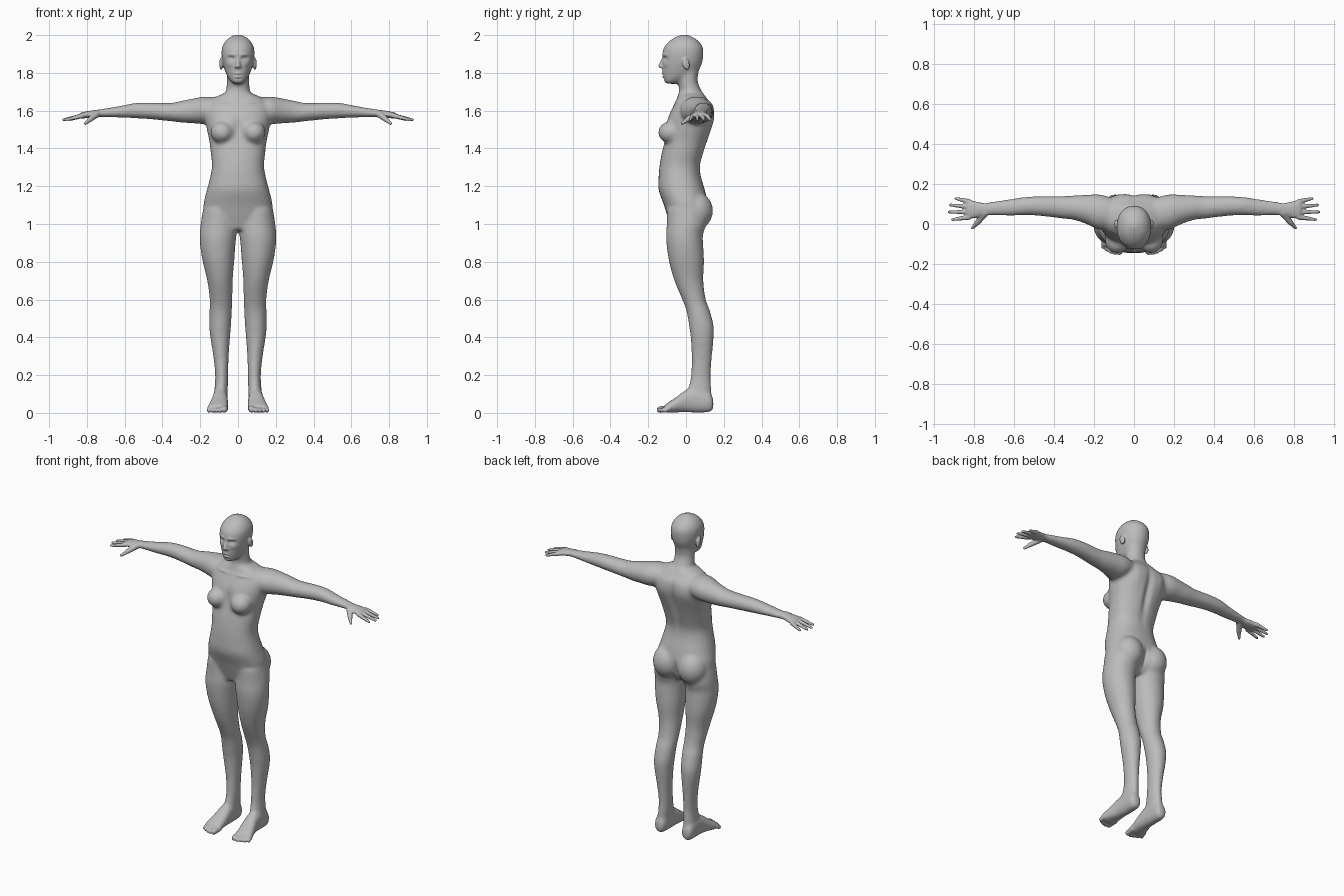
import bpy, bmesh, math
from mathutils import Vector, Matrix

SEG, SUB = 28, 4
skin = bpy.data.materials.new("grey clay")
skin.diffuse_color = (0.5, 0.5, 0.5, 1)


def spline(a, b, c, d, t):
    return 0.5 * (2*b + (c-a)*t + (2*a-5*b+4*c-d)*t*t + (3*b-a-3*c+d)*t**3)


def loft(bm, axis, rows, mirror=True, power=1.0):
    """Skin oval sections (t, a0, a1, b0, b1) along an axis."""
    fine = []
    for i in range(len(rows) - 1):
        q = [rows[max(0, min(len(rows)-1, i+k))] for k in (-1, 0, 1, 2)]
        fine += [[spline(*v, s/SUB) for v in zip(*q)] for s in range(SUB)]
    fine.append(rows[-1])
    for side in ((1, -1) if mirror else (1,)):
        rings = []
        for t, a0, a1, b0, b1 in fine:
            ring = []
            for k in range(SEG):
                c, s = math.cos(math.tau*k/SEG), math.sin(math.tau*k/SEG)
                c, s = (math.copysign(abs(v)**power, v) for v in (c, s))
                a, b = (a0+a1)/2 + (a1-a0)/2*c, (b0+b1)/2 + (b1-b0)/2*s
                p = {'x': (t, a, b), 'y': (a, t, b), 'z': (a, b, t)}[axis]
                ring.append(bm.verts.new((p[0]*side, p[1], p[2])))
            rings.append(ring)
        faces = [bm.faces.new((r[k], r[(k+1) % SEG], u[(k+1) % SEG], u[k]))
                 for r, u in zip(rings, rings[1:]) for k in range(SEG)]
        faces += [bm.faces.new(rings[0]), bm.faces.new(rings[-1])]
        bmesh.ops.recalc_face_normals(bm, faces=faces)


def blob(bm, centre, size, tilt=0.0):
    """Mirrored pair of ellipsoids, tilted about x."""
    for side in (1, -1):
        m = (Matrix.Translation((centre[0]*side, centre[1], centre[2]))
             @ Matrix.Rotation(tilt, 4, 'X') @ Matrix.Diagonal((*size, 1)))
        bmesh.ops.create_uvsphere(bm, u_segments=24, v_segments=16, radius=1, matrix=m)


def capsule(bm, p, q, r1, r2):
    """Mirrored pair of round-ended tapered rods."""
    for side in (1, -1):
        a, b = (Vector((v[0]*side, v[1], v[2])) for v in (p, q))
        rot = (b - a).to_track_quat('Z', 'Y')
        verts = bmesh.ops.create_uvsphere(bm, u_segments=16, v_segments=11, radius=1)['verts']
        for v in verts:
            v.co = b + rot @ v.co * r2 if v.co.z > 0 else a + rot @ v.co * r1


def fuse(bm, voxel, steps):
    """Weld overlapping volumes to one skin and relax it."""
    me = bpy.data.meshes.new("body")
    bm.to_mesh(me)
    bm.free()
    ob = bpy.data.objects.new("body", me)
    bpy.context.collection.objects.link(ob)
    rm = ob.modifiers.new("weld", 'REMESH')
    rm.mode, rm.voxel_size = 'VOXEL', voxel
    sm = ob.modifiers.new("relax", 'SMOOTH')
    sm.factor, sm.iterations = 0.5, steps
    dg = bpy.context.evaluated_depsgraph_get()
    out = bmesh.new()
    out.from_mesh(bpy.data.meshes.new_from_object(ob.evaluated_get(dg)))
    bpy.data.objects.remove(ob)
    return out


bm = bmesh.new()
# torso
loft(bm, 'z', [(z, -w, w, f, b) for z, w, f, b in (
    (0.97, .10, -.075, .06), (1.03, .17, -.095, .10), (1.10, .183, -.117, .115),
    (1.18, .165, -.145, .10), (1.25, .147, -.145, .08), (1.31, .138, -.14, .076),
    (1.38, .145, -.128, .095), (1.44, .152, -.115, .115), (1.50, .165, -.108, .135),
    (1.56, .175, -.098, .150), (1.62, .175, -.07, .145), (1.66, .14, -.05, .115),
    (1.69, .08, -.04, .095))], False, 0.88)
# neck
loft(bm, 'z', [(1.62, -.08, .08, -.055, .12), (1.67, -.072, .072, -.045, .105),
               (1.71, -.063, .063, -.036, .08), (1.76, -.06, .06, -.04, .062),
               (1.82, -.06, .06, -.04, .07)], False)
# head
loft(bm, 'z', [(z, -w, w, f, b) for z, w, f, b in (
    (1.742, .022, -.108, -.05), (1.755, .04, -.117, -.02), (1.78, .056, -.123, .03),
    (1.81, .069, -.125, .065), (1.85, .081, -.126, .085), (1.89, .087, -.127, .092),
    (1.93, .086, -.119, .091), (1.96, .073, -.098, .075), (1.985, .05, -.065, .045),
    (2.003, .014, -.022, .005))], False, 0.95)
# breasts and buttocks
blob(bm, (.084, -.082, 1.485), (.062, .066, .058))
blob(bm, (.088, .053, 1.07), (.088, .09, .10))
# arms
loft(bm, 'x', [(.10, -.02, .125, 1.55, 1.67), (.17, -.03, .148, 1.53, 1.675),
               (.24, 0, .146, 1.533, 1.664), (.30, .02, .143, 1.537, 1.652),
               (.36, .027, .14, 1.544, 1.641), (.47, .04, .14, 1.555, 1.643),
               (.55, .043, .135, 1.56, 1.64), (.62, .04, .125, 1.563, 1.626),
               (.70, .042, .114, 1.566, 1.612), (.75, .038, .108, 1.566, 1.605),
               (.80, .024, .12, 1.56, 1.597), (.842, .02, .126, 1.557, 1.588)])
# legs
loft(bm, 'z', [(z, *r) for z, *r in (
    (1.08, .02, .185, -.10, .10), (1.0, .006, .198, -.102, .105),
    (.94, .008, .202, -.106, .09), (.88, .014, .2, -.102, .092),
    (.80, .02, .187, -.09, .096), (.70, .028, .163, -.062, .092),
    (.60, .03, .15, -.02, .105), (.54, .032, .151, .002, .127),
    (.46, .037, .152, .016, .147), (.40, .042, .147, .024, .147),
    (.30, .049, .131, .03, .138), (.20, .052, .121, .026, .131),
    (.12, .054, .125, .01, .135), (.05, .058, .13, -.01, .138))])
# feet
loft(bm, 'y', [(.145, .072, .116, .022, .07), (.125, .06, .13, .003, .11),
               (.06, .055, .133, 0, .135), (.0, .053, .138, .002, .122),
               (-.05, .051, .152, .002, .085), (-.09, .052, .163, 0, .058),
               (-.118, .058, .162, .002, .04)], True, 0.9)
bm = fuse(bm, 0.010, 8)

# fingers and thumbs
for y0, y1, tip in ((.034, .022, .908), (.060, .060, .925), (.086, .095, .919), (.112, .128, .892)):
    capsule(bm, (.825, y0, 1.573), (tip, y1, 1.552), .0135, .0075)
capsule(bm, (.745, .056, 1.584), (.785, .005, 1.552), .020, .0135)
capsule(bm, (.785, .005, 1.552), (.808, -.02, 1.532), .0125, .008)
# toes
for i in range(5):
    x, r = (.07, .092, .112, .132, .15)[i], (.017, .013, .0125, .012, .0115)[i]
    y = (-.138, -.142, -.136, -.126, -.113)[i]
    capsule(bm, (x, -.09, .024), (x + .003, y, r + .001), r * 1.1, r)
# ears
blob(bm, (.089, .0, 1.848), (.010, .019, .033), 0.25)
# nose
capsule(bm, (0, -.116, 1.878), (0, -.134, 1.837), .010, .0125)
blob(bm, (.011, -.126, 1.832), (.009, .011, .008))
bm = fuse(bm, 0.005, 2)

# soft modelling: (side, x, y push, z, width, height)
dents = (
    (-1, .036, .016, 1.876, .017, .010),    # eye sockets
    (-1, .037, -.007, 1.874, .010, .006),   # eyelids
    (-1, .032, -.005, 1.897, .020, .007),   # brows
    (-1, .045, -.004, 1.845, .016, .012),   # cheeks
    (-1, 0, -.006, 1.797, .016, .005),      # upper lip
    (-1, 0, .005, 1.787, .020, .003),       # mouth line
    (-1, 0, -.005, 1.778, .014, .005),      # lower lip
    (-1, 0, .004, 1.768, .018, .005),       # chin crease
    (-1, 0, .010, 1.50, .022, .07),         # breastbone
    (-1, .07, -.005, 1.645, .045, .008),    # collarbones
    (1, 0, -.016, 1.48, .022, .13),         # spine groove
    (1, .09, .007, 1.56, .04, .07),         # shoulder blades
    (1, 0, -.012, 1.05, .012, .05),         # seat cleft
)
bm.normal_update()
moves = []
for v in bm.verts:
    x, y, z = v.co
    push = 0
    for side, dx, dy, dz, w, h in dents:
        facing = max(0, v.normal.y * side)
        if facing and z > 0.9 and abs(x) < .25:
            push += dy * min(1, facing * 1.6) * math.exp(
                -((abs(x)-dx)/w)**2 - ((z-dz)/h)**2)
    moves.append(push)
for v, push in zip(bm.verts, moves):
    v.co.y += push
    v.co.z = max(0, v.co.z)

me = bpy.data.meshes.new("body")
bm.to_mesh(me)
bm.free()
me.materials.clear()
me.materials.append(skin)
me.polygons.foreach_set("material_index", [0] * len(me.polygons))
me.polygons.foreach_set("use_smooth", [True] * len(me.polygons))
bpy.context.collection.objects.link(bpy.data.objects.new("body", me))
